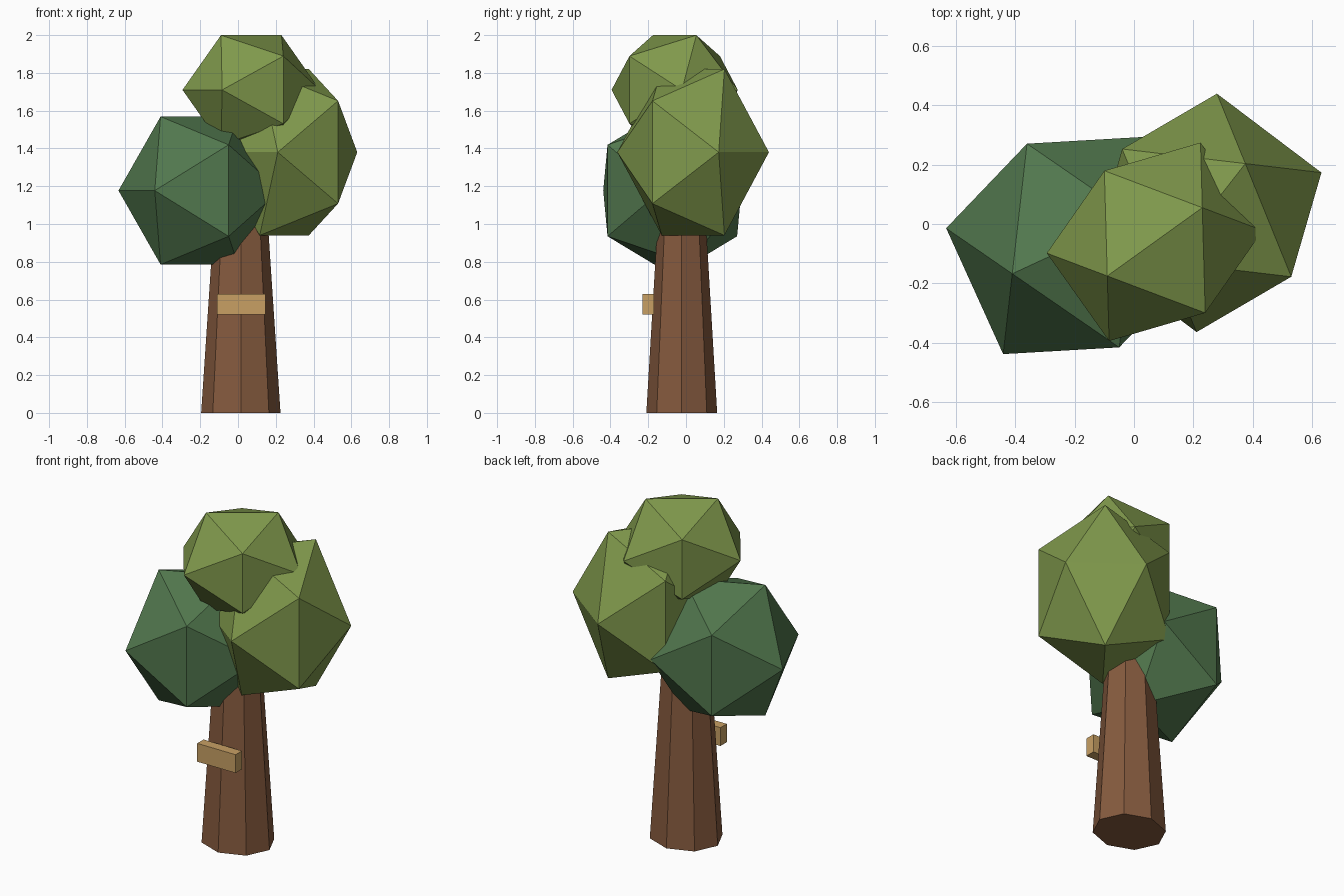
import bpy, bmesh
from mathutils import Vector

cube = bpy.data.objects.get("Cube")
if cube:
    bpy.data.objects.remove(cube, do_unlink=True)


def material(name, rgb):
    linear = [((c / 255 + 0.055) / 1.055) ** 2.4 for c in rgb] + [1]
    mat = bpy.data.materials.new(name)
    mat.use_nodes = True
    mat.diffuse_color = linear
    node = next(n for n in mat.node_tree.nodes if n.type == 'BSDF_PRINCIPLED')
    node.inputs["Base Color"].default_value = linear
    return mat


def add_object(name, bm, mat):
    bmesh.ops.recalc_face_normals(bm, faces=bm.faces)
    mesh = bpy.data.meshes.new(name)
    bm.to_mesh(mesh)
    bm.free()
    mesh.materials.append(mat)
    obj = bpy.data.objects.new(name, mesh)
    bpy.context.collection.objects.link(obj)
    return obj


def crown(name, center, u, v, height, mat):
    """Icosahedron hull with a vertical mirror plane, stretched along u, v and z."""
    phi = (1 + 5 ** 0.5) / 2
    axes = [Vector((*u, 0)), Vector((*v, 0)), Vector((0, 0, height))]
    bm = bmesh.new()
    for k in range(3):
        for a in (-1, 1):
            for b in (-phi, phi):
                bm.verts.new(Vector(center) + a * axes[(k + 1) % 3] + b * axes[(k + 2) % 3])
    bmesh.ops.convex_hull(bm, input=bm.verts)
    add_object(name, bm, mat)


bark = material("bark_brown", (133, 90, 62))
wood = material("plank_tan", (200, 160, 100))
dark_leaf = material("dark_green", (82, 120, 78))
light_leaf = material("light_green", (128, 153, 76))

# Tapered octagonal trunk
bm = bmesh.new()
bmesh.ops.create_cone(bm, cap_ends=True, segments=8, radius1=1, radius2=0.62, depth=1.2)
for vert in bm.verts:
    vert.co = (0.015 + vert.co.x * 0.21, -0.0225 + vert.co.y * 0.1875, vert.co.z + 0.6)
add_object("trunk", bm, bark)

# Small plank on the front of the trunk
bm = bmesh.new()
bmesh.ops.create_cube(bm, size=1)
bmesh.ops.scale(bm, vec=(0.255, 0.06, 0.11), verts=bm.verts)
bmesh.ops.translate(bm, vec=(0.0175, -0.2, 0.575), verts=bm.verts)
add_object("sign_plank", bm, wood)

# Three faceted leaf crowns
crown("low_crown", (-0.205, -0.0725, 1.177), (0.096, -0.212), (-0.205, -0.095), 0.242, dark_leaf)
crown("middle_crown", (0.245, 0.0375, 1.38), (0.176, -0.133), (0.13, 0.166), 0.272, light_leaf)
crown("top_crown", (0.07, -0.06, 1.71), (0.105, -0.148), (0.16, 0.115), 0.179, light_leaf)
